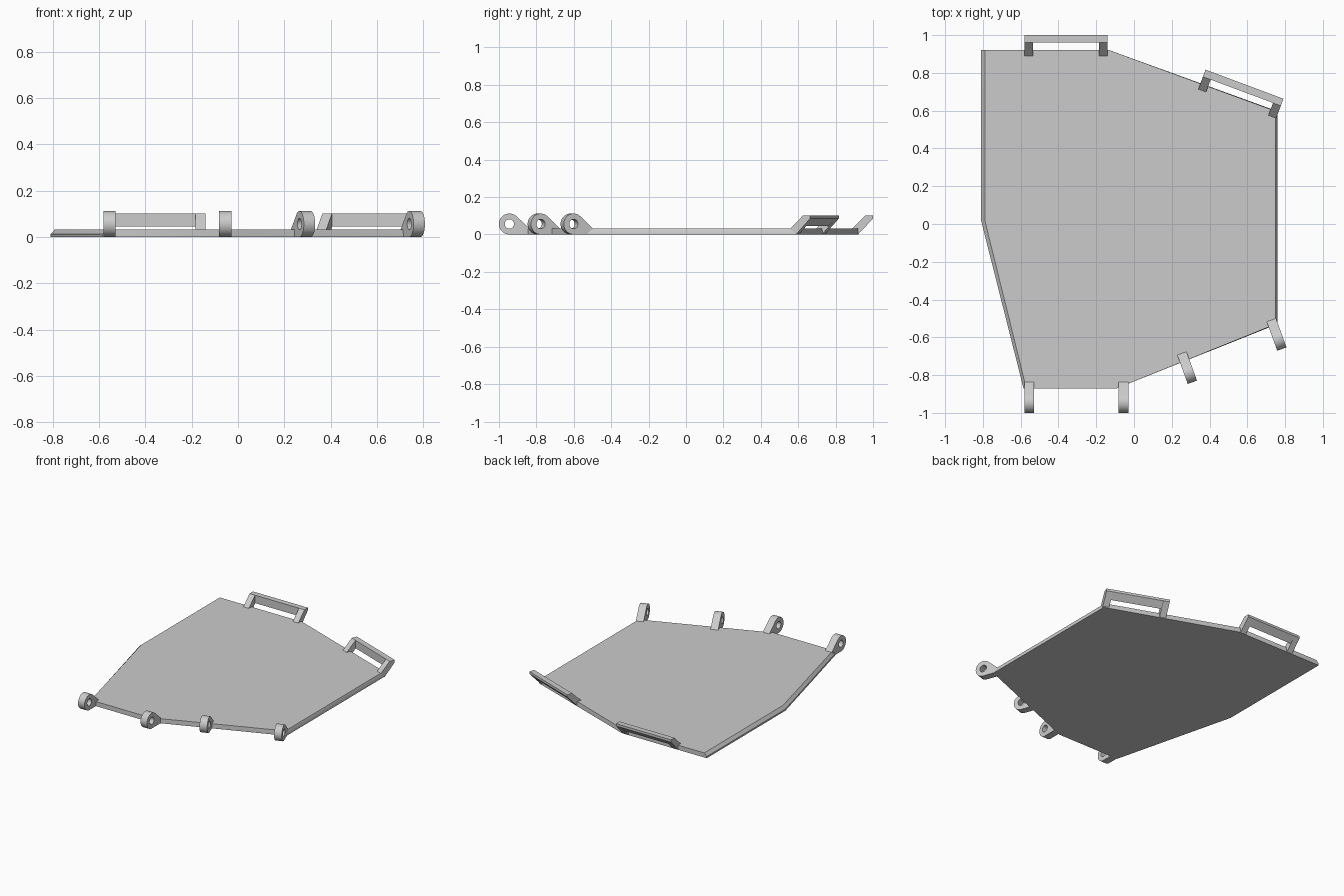
import bpy, bmesh
from math import sin, cos, radians
from mathutils import Matrix, Vector

if "Cube" in bpy.data.objects:
    bpy.data.objects.remove(bpy.data.objects["Cube"], do_unlink=True)

THICK = 0.033

steel = bpy.data.materials.new("plain grey")
steel.use_nodes = True
grey = (0.6, 0.6, 0.6, 1)
steel.diffuse_color = grey
steel.node_tree.nodes["Principled BSDF"].inputs["Base Color"].default_value = grey


def finish(name, bm, matrix=None):
    """Turn a bmesh into a named object with sharp edges kept."""
    bmesh.ops.recalc_face_normals(bm, faces=bm.faces)
    mesh = bpy.data.meshes.new(name)
    bm.to_mesh(mesh)
    bm.free()
    mesh.materials.append(steel)
    mesh.shade_smooth()
    mesh.set_sharp_from_angle(angle=radians(30))
    obj = bpy.data.objects.new(name, mesh)
    bpy.context.collection.objects.link(obj)
    if matrix:
        obj.matrix_world = matrix
    return obj


def side_profile(name, loops, centre, width, matrix):
    """Extrude (y, z) loops along x; inner loops become holes."""
    bm = bmesh.new()
    for loop in loops:
        verts = [bm.verts.new((centre - width / 2, y, z)) for y, z in loop]
        for a, b in zip(verts, verts[1:] + verts[:1]):
            bm.edges.new((a, b))
    bmesh.ops.triangle_fill(bm, edges=bm.edges[:], use_beauty=True)
    result = bmesh.ops.extrude_face_region(bm, geom=bm.faces[:])
    moved = [v for v in result["geom"] if isinstance(v, bmesh.types.BMVert)]
    bmesh.ops.translate(bm, verts=moved, vec=(width, 0, 0))
    return finish(name, bm, matrix)


def place(x, y, degrees=0):
    return Matrix.Translation((x, y, 0)) @ Matrix.Rotation(radians(degrees), 4, "Z")


def arc(y, z, radius, start, end, steps):
    angles = [radians(start + (end - start) * i / steps) for i in range(steps + 1)]
    return [(y + radius * cos(a), z + radius * sin(a)) for a in angles]


# Flat plate with sloping left and right edges
base = [(-0.81, 0.92), (-0.13, 0.92), (0.76, 0.597), (0.76, -0.53),
        (-0.08, -0.865), (-0.09, -0.87), (-0.585, -0.87), (-0.81, 0.02)]
inset = {-0.81: 0.02, -0.585: 0.015, 0.76: -0.01}
top = [(x + inset.get(x, 0), y) for x, y in base]
bm = bmesh.new()
rings = [[bm.verts.new((x, y, z)) for x, y in outline]
         for outline, z in ((base, 0), (base, 0.012), (top, THICK))]
bm.faces.new(rings[0][::-1])
bm.faces.new(rings[-1])
for low, high in zip(rings, rings[1:]):
    for i in range(len(low)):
        j = (i + 1) % len(low)
        bm.faces.new((low[i], low[j], high[j], high[i]))
finish("plate", bm)

# Hinge lugs along the front, measured from the tip of each lug
R = 0.056
lug_outline = arc(R, R, R, 45, 270, 30) + [(0.163, 0), (0.163, THICK)]
lug_hole = arc(R, R, 0.025, 0, 345, 23)
lugs = [(-0.555, -1, 0), (-0.055, -1, 0), (0.309, -0.838, 20), (0.783, -0.662, 20)]
for number, spot in enumerate(lugs, 1):
    side_profile(f"hinge_lug_{number}", [lug_outline, lug_hole], 0, 0.052, place(*spot))

# Back handles: two leaning legs joined by a bar, measured from the outer edge
leg = [(-0.11, THICK), (-0.04, 0.102), (0, 0.102), (0, 0.085), (-0.08, 0), (-0.11, 0)]
bar = [(-0.04, 0.102), (0, 0.102), (0, 0.085), (-0.04, 0.045)]
for side, spot in (("right", (-0.36, 1, 0)), ("left", (0.585, 0.74, -20.5))):
    where = place(*spot)
    for end, x in (("inner", -0.198), ("outer", 0.198)):
        side_profile(f"{side}_handle_{end}_leg", [leg], x, 0.044, where)
    side_profile(f"{side}_handle_bar", [bar], 0, 0.352, where)
